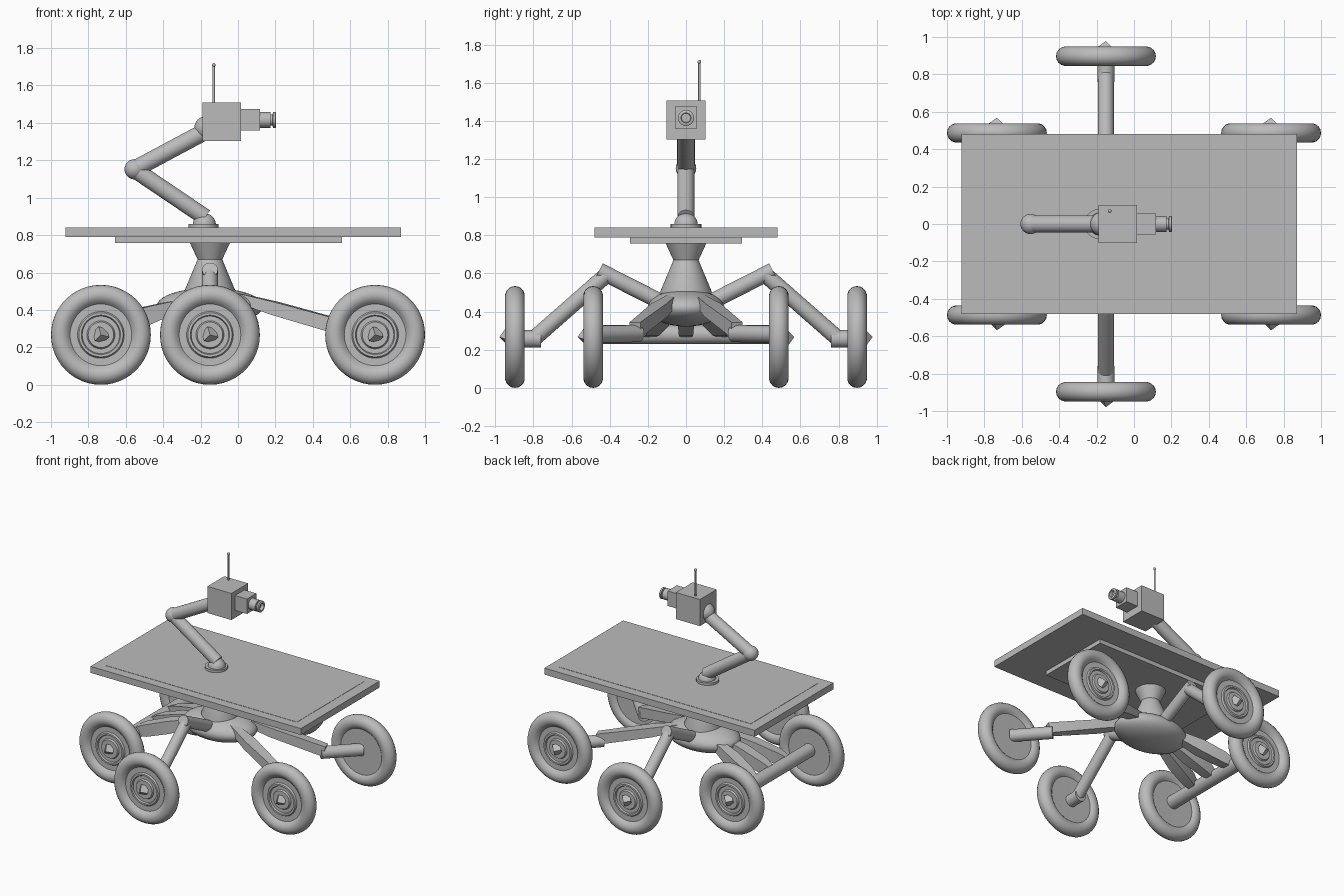
import bpy, bmesh, math
from mathutils import Vector, Matrix

if "Cube" in bpy.data.objects:
    bpy.data.objects.remove(bpy.data.objects["Cube"])

grey = bpy.data.materials.new("plain grey")
grey.diffuse_color = (0.5, 0.5, 0.5, 1)
grey.use_nodes = True
grey.node_tree.nodes["Principled BSDF"].inputs["Base Color"].default_value = grey.diffuse_color


def finish(bm, name, angle=35):
    bmesh.ops.recalc_face_normals(bm, faces=bm.faces)
    me = bpy.data.meshes.new(name)
    bm.to_mesh(me)
    bm.free()
    me.materials.append(grey)
    me.shade_smooth()
    me.set_sharp_from_angle(angle=math.radians(angle))
    ob = bpy.data.objects.new(name, me)
    bpy.context.collection.objects.link(ob)
    return ob


def box(name, lo, hi):
    lo, hi = Vector(lo), Vector(hi)
    bm = bmesh.new()
    m = Matrix.Translation((lo + hi) / 2) @ Matrix.Diagonal((*(hi - lo), 1))
    bmesh.ops.create_cube(bm, size=1, matrix=m)
    return finish(bm, name)


def ball(name, c, r, seg=32):
    r = r if isinstance(r, tuple) else (r, r, r)
    bm = bmesh.new()
    m = Matrix.Translation(c) @ Matrix.Diagonal((*r, 1))
    bmesh.ops.create_uvsphere(bm, u_segments=seg, v_segments=seg // 2, radius=1, matrix=m)
    return finish(bm, name)


def rod(name, p, q, r, seg=32):
    p, q = Vector(p), Vector(q)
    rot = (q - p).to_track_quat('Z', 'Y').to_matrix().to_4x4()
    bm = bmesh.new()
    bmesh.ops.create_cone(bm, cap_ends=True, segments=seg, radius1=r, radius2=r,
                          depth=(q - p).length, matrix=Matrix.Translation((p + q) / 2) @ rot)
    return finish(bm, name)


def lathe(name, profile, origin, axis, seg=48):
    """Spin (radius, height) points around an axis through origin."""
    m = Matrix.Translation(origin) @ Vector(axis).to_track_quat('Z', 'Y').to_matrix().to_4x4()
    bm = bmesh.new()
    vs = [bm.verts.new((r, 0, h)) for r, h in profile]
    es = [bm.edges.new(pair) for pair in zip(vs, vs[1:])]
    bmesh.ops.spin(bm, geom=vs + es, cent=(0, 0, 0), axis=(0, 0, 1),
                   angle=math.tau, steps=seg, use_duplicate=False)
    bmesh.ops.remove_doubles(bm, verts=bm.verts, dist=1e-5)
    bm.transform(m)
    return finish(bm, name)


def beam(name, p, q, sizes):
    """Box beam from p to q; sizes = (position, width, height) stations."""
    p, q = Vector(p), Vector(q)
    d = (q - p).normalized()
    side = d.cross(Vector((0, 0, 1))).normalized()
    up = side.cross(d)
    bm = bmesh.new()
    rings = []
    for t, w, h in sizes:
        c = p.lerp(q, t)
        rings.append([bm.verts.new(c + side * (a * w / 2) + up * (b * h / 2))
                      for a, b in ((-1, -1), (1, -1), (1, 1), (-1, 1))])
    for r0, r1 in zip(rings, rings[1:]):
        for i in range(4):
            j = (i + 1) % 4
            bm.faces.new((r0[i], r0[j], r1[j], r1[i]))
    bm.faces.new(rings[0])
    bm.faces.new(rings[-1])
    return finish(bm, name)


# Wheel: flat inner disc, round tyre, stepped hub
tyre = [(0.215 + 0.052 * math.cos(a), 0.052 * math.sin(a))
        for a in (math.radians(-140 + 20 * i) for i in range(15))]
wheel_profile = ([(0, -0.033)] + tyre +
                 [(0.165, 0.022), (0.125, 0.022), (0.118, 0.034), (0.105, 0.034),
                  (0.1, 0.022), (0.075, 0.022), (0.068, 0.034), (0, 0.034)])
WZ = 0.267


def wheel(name, x, y):
    s = 1 if y > 0 else -1
    lathe(name + "_wheel", wheel_profile, (x, y, WZ), (0, s, 0))
    # hub nut: a cube standing on its corner
    bm = bmesh.new()
    bmesh.ops.create_cube(bm, size=0.055)
    rot = Vector((1, 1, 1)).rotation_difference(Vector((0, s, 0))).to_matrix().to_4x4()
    bm.transform(Matrix.Translation((x, y + s * 0.034, WZ)) @ rot)
    finish(bm, name + "_hub_nut")


for s, tag in ((-1, "front"), (1, "back")):
    wheel("left_" + tag, -0.733, s * 0.487)
    wheel("middle_" + tag, -0.15, s * 0.897)
    wheel("right_" + tag, 0.733, s * 0.487)
    # middle legs: up, over and down
    rod("middle_upper_leg_" + tag, (-0.15, s * 0.1, 0.435), (-0.15, s * 0.455, 0.615), 0.042)
    rod("middle_lower_leg_" + tag, (-0.15, s * 0.42, 0.59), (-0.15, s * 0.79, 0.265), 0.042)
    rod("middle_axle_" + tag, (-0.15, s * 0.76, 0.257), (-0.15, s * 0.87, 0.257), 0.046)
    # right legs: tapered beam and slanted stub axle
    beam("right_leg_" + tag, (0.0, s * 0.07, 0.465), (0.56, s * 0.265, 0.305),
         ((0, 0.05, 0.05), (0.35, 0.085, 0.07), (1, 0.06, 0.08)))
    rod("right_axle_" + tag, (0.53, s * 0.25, 0.285), (0.735, s * 0.47, 0.28), 0.045)

# Left through axle with three fanned fins
rod("left_axle", (-0.733, -0.46, 0.28), (-0.733, 0.46, 0.28), 0.05)
for i, y in enumerate((-0.21, 0, 0.21)):
    beam(f"left_fin_{i + 1}", (-0.27, y * 0.35, 0.44), (-0.75, y, 0.285),
         ((0, 0.05, 0.05), (0.45, 0.085, 0.095), (0.8, 0.075, 0.09), (1, 0.03, 0.05)))

# Body and neck
ball("body", (-0.15, 0, 0.42), (0.285, 0.2, 0.098), 40)
lathe("neck", [(0, 0.45), (0.133, 0.45), (0.133, 0.51), (0.066, 0.67), (0.11, 0.765), (0, 0.765)],
      (-0.15, 0, 0), (0, 0, 1))

# Deck panel and plates
box("deck_panel", (-0.922, -0.48, 0.79), (0.872, 0.48, 0.84))
box("deck_underplate", (-0.657, -0.295, 0.758), (0.555, 0.293, 0.79))
box("deck_inlay", (-0.84, -0.41, 0.839), (0.79, 0.41, 0.842))

# Folding arm
rod("arm_flange", (-0.185, 0, 0.84), (-0.185, 0, 0.86), 0.08)
ball("shoulder_joint", (-0.18, 0, 0.855), 0.062)
rod("lower_arm", (-0.175, 0, 0.895), (-0.545, 0, 1.145), 0.045)
ball("elbow_joint", (-0.553, 0, 1.152), 0.054)
rod("upper_arm", (-0.545, 0, 1.157), (-0.165, 0, 1.36), 0.046)
ball("wrist_joint", (-0.17, 0, 1.372), 0.064)

# Camera head looking along +x
box("camera_head", (-0.19, -0.102, 1.303), (0.015, 0.102, 1.508))
box("lens_housing", (0.01, -0.057, 1.36), (0.117, 0.057, 1.475))
lathe("lens", [(0, 0.11), (0.042, 0.11), (0.042, 0.175), (0.03, 0.175), (0.03, 0.185),
               (0.042, 0.187), (0.042, 0.2), (0.036, 0.204), (0.026, 0.204), (0.024, 0.18), (0, 0.18)],
      (0, 0, 1.416), (1, 0, 0), 32)

# Antenna
rod("antenna", (-0.13, 0.07, 1.5), (-0.13, 0.07, 1.712), 0.0065, 12)
ball("antenna_tip", (-0.13, 0.07, 1.71), 0.01, 16)
